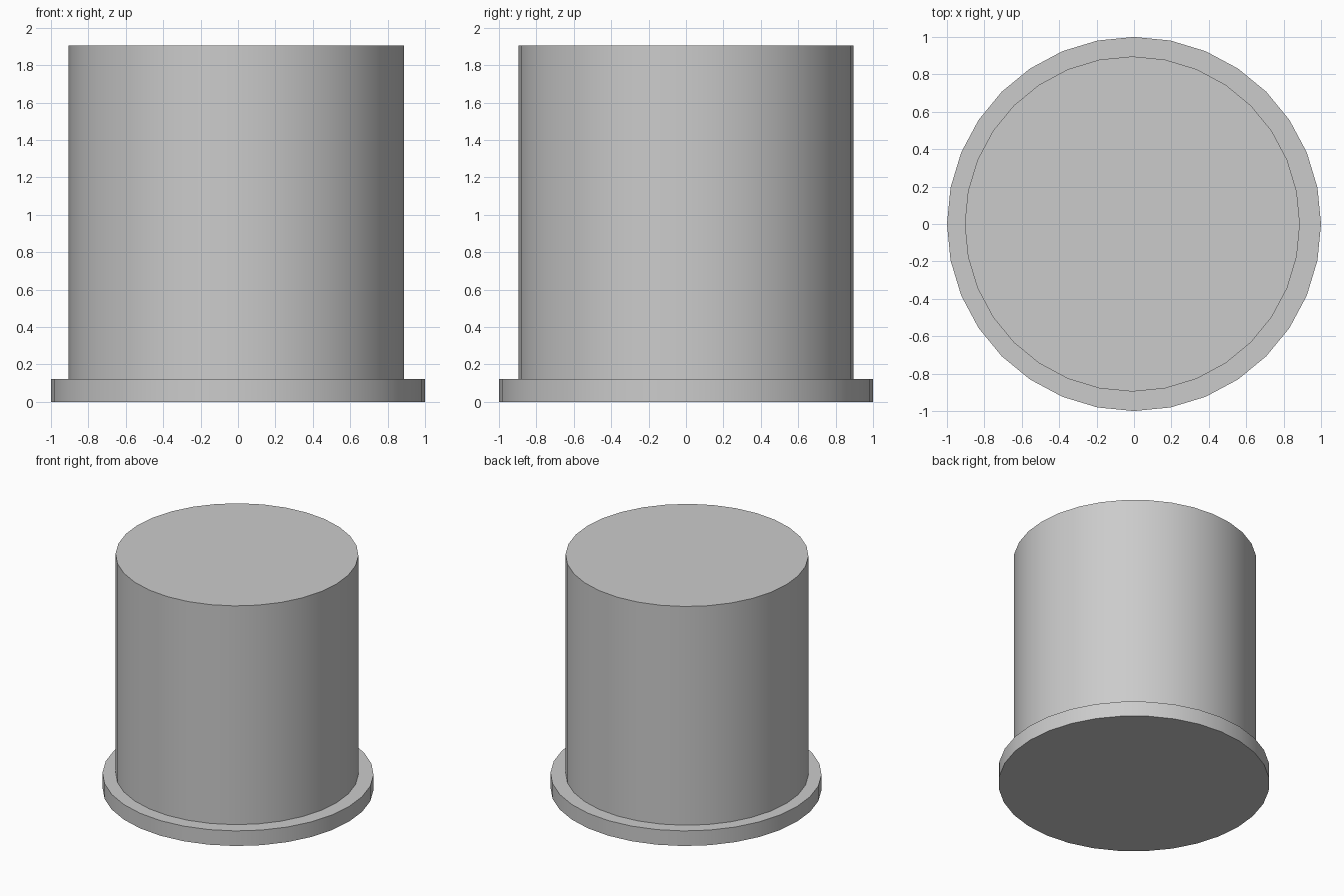
import bpy
import math

if "Cube" in bpy.data.objects:
    bpy.data.objects.remove(bpy.data.objects["Cube"])


def add_disc(name, radius, z0, z1, x=0.0):
    bpy.ops.mesh.primitive_cylinder_add(
        vertices=32, radius=radius, depth=z1 - z0, location=(x, 0, (z0 + z1) / 2))
    obj = bpy.context.object
    obj.name = name
    bpy.ops.object.shade_smooth_by_angle(angle=math.radians(30))
    return obj


# Wide flange at the bottom
add_disc("base_flange", 1.0, 0.0, 0.123)

# Tall body, set very slightly off centre
add_disc("body", 0.896, 0.123, 1.904, x=-0.009)
